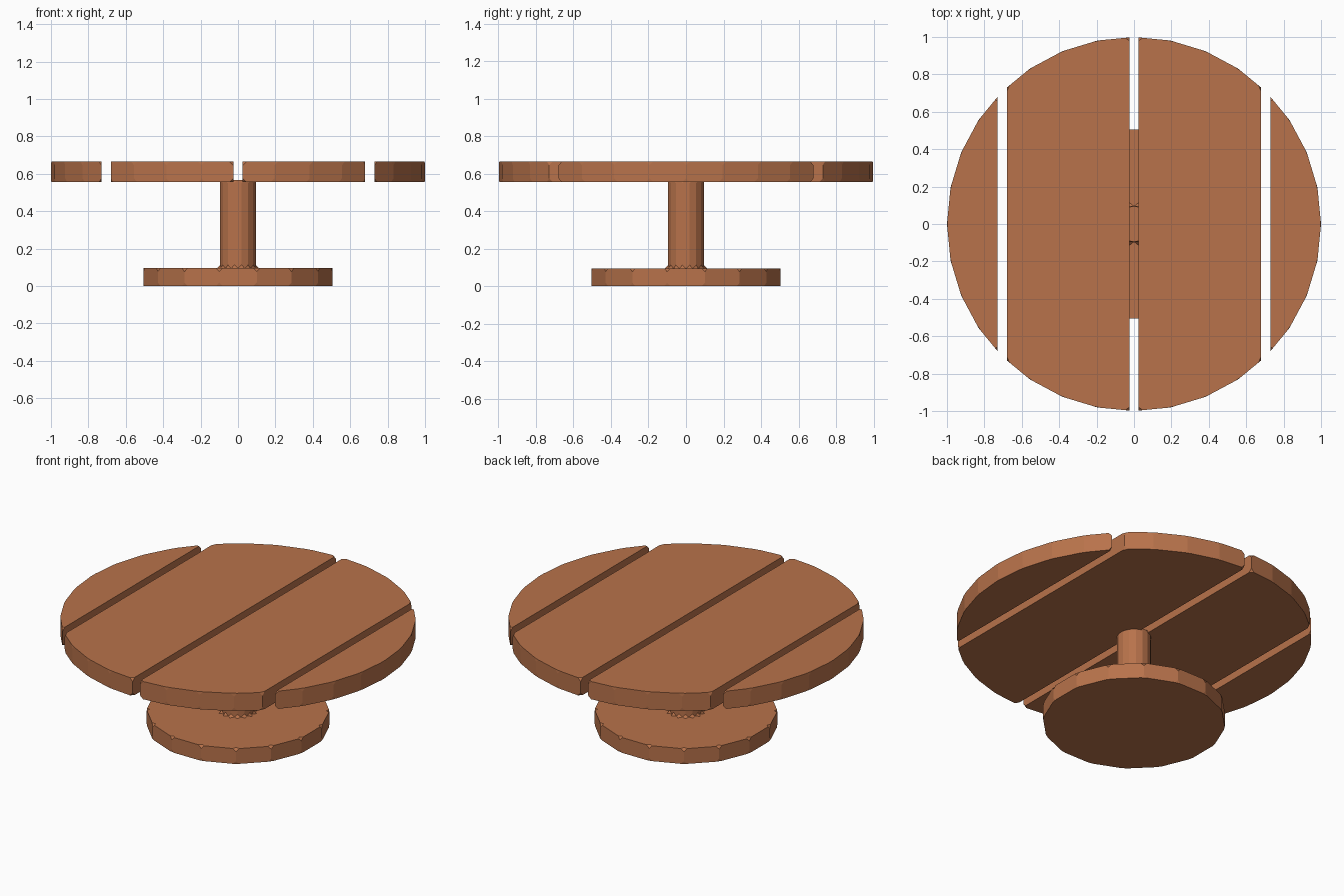
import bpy, bmesh, math
from mathutils import Vector

if "Cube" in bpy.data.objects:
    bpy.data.objects.remove(bpy.data.objects["Cube"])

wood = bpy.data.materials.new("warm_wood")
wood.diffuse_color = (0.48, 0.17, 0.07, 1)
wood.use_nodes = True
wood.node_tree.nodes["Principled BSDF"].inputs["Base Color"].default_value = wood.diffuse_color


def ngon(bm, sides, radius, z, offset=0.0):
    """Flat polygon facing up."""
    verts = []
    for i in range(sides):
        a = math.tau * (i + offset) / sides
        verts.append(bm.verts.new((radius * math.cos(a), radius * math.sin(a), z)))
    return bm.faces.new(verts)


def finish(bm, name, width):
    """Store the mesh and nick its corners with a vertex bevel."""
    bmesh.ops.recalc_face_normals(bm, faces=bm.faces)
    mesh = bpy.data.meshes.new(name)
    bm.to_mesh(mesh)
    bm.free()
    obj = bpy.data.objects.new(name, mesh)
    bpy.context.collection.objects.link(obj)
    mesh.materials.append(wood)
    bevel = obj.modifiers.new("corner_nicks", 'BEVEL')
    bevel.affect = 'VERTICES'
    bevel.width = width
    bevel.segments = 1
    bevel.limit_method = 'NONE'
    return obj


def extrude_up(bm, face, height):
    top = bmesh.ops.extrude_face_region(bm, geom=[face])["geom"]
    verts = [g for g in top if isinstance(g, bmesh.types.BMVert)]
    bmesh.ops.translate(bm, verts=verts, vec=(0, 0, height))


# Table top: a 32-sided disc sliced into four planks
def plank(name, x0, x1):
    bm = bmesh.new()
    ngon(bm, 32, 1.0, 0.555)
    for x, side in ((x0, -1), (x1, 1)):
        bmesh.ops.bisect_plane(bm, geom=bm.verts[:] + bm.edges[:] + bm.faces[:],
                               plane_co=Vector((x, 0, 0)), plane_no=Vector((side, 0, 0)),
                               clear_outer=True)
    bm.faces.ensure_lookup_table()
    extrude_up(bm, bm.faces[0], 0.11)
    finish(bm, name, 0.02)


plank("outer_plank_left", -1.1, -0.73)
plank("inner_plank_left", -0.68, -0.025)
plank("inner_plank_right", 0.025, 0.68)
plank("outer_plank_right", 0.73, 1.1)

# Pedestal: stacked 16-sided rings forming the foot and column in one piece
bm = bmesh.new()
rings = []
for radius, z in ((0.515, 0), (0.515, 0.095), (0.097, 0.095), (0.097, 0.567)):
    face = ngon(bm, 16, radius, z, 0.5)
    rings.append(face.verts[:])
    if 0 < z < 0.5:
        bm.faces.remove(face)
for low, high in zip(rings, rings[1:]):
    for i in range(16):
        j = (i + 1) % 16
        bm.faces.new((low[i], low[j], high[j], high[i]))
finish(bm, "pedestal", 0.018)
